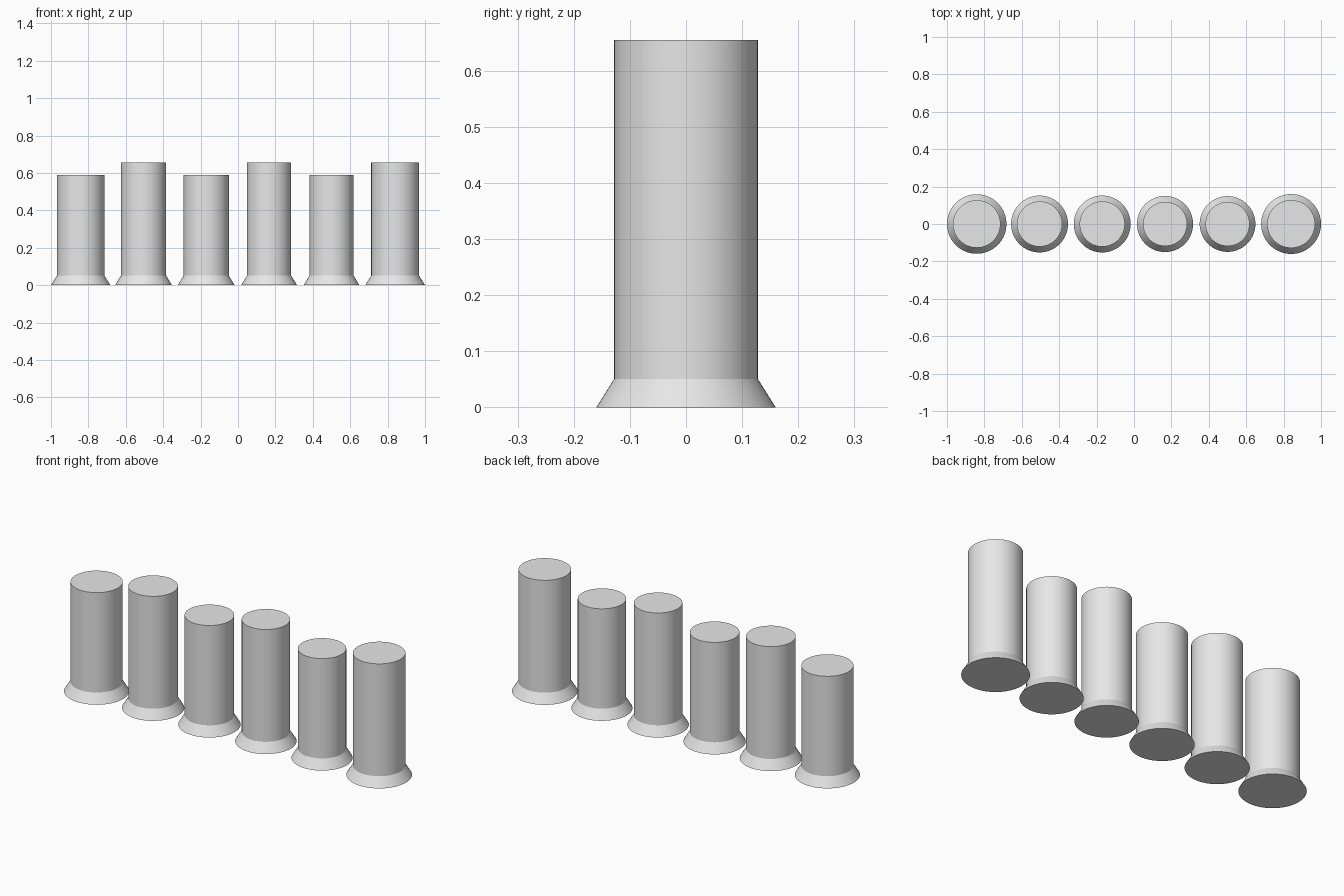
import bpy
import bmesh
import math

if "Cube" in bpy.data.objects:
    bpy.data.objects.remove(bpy.data.objects["Cube"], do_unlink=True)

# One plain grey for everything
grey = bpy.data.materials.new("light_grey")
grey.use_nodes = True
colour = (0.8, 0.8, 0.8, 1)
grey.diffuse_color = colour
grey.node_tree.nodes["Principled BSDF"].inputs["Base Color"].default_value = colour

SIDES = 64
FLARE_HEIGHT = 0.051
LOW, HIGH = 0.588, 0.655


def make_post(name, x, radius, foot_radius, height):
    """Closed round post with a flared foot, turned from a profile."""
    bm = bmesh.new()
    profile = [(foot_radius, 0), (radius, FLARE_HEIGHT), (radius, height)]
    rings = []
    for r, z in profile:
        angles = [math.tau * i / SIDES for i in range(SIDES)]
        rings.append([bm.verts.new((r * math.cos(a), r * math.sin(a), z)) for a in angles])
    for low, up in zip(rings, rings[1:]):
        for i in range(SIDES):
            j = (i + 1) % SIDES
            bm.faces.new((low[i], low[j], up[j], up[i]))
    bm.faces.new(rings[0][::-1])
    bm.faces.new(rings[-1])
    mesh = bpy.data.meshes.new(name)
    bm.to_mesh(mesh)
    bm.free()
    mesh.materials.append(grey)
    post = bpy.data.objects.new(name, mesh)
    post.location.x = x
    bpy.context.collection.objects.link(post)
    bpy.ops.object.select_all(action="DESELECT")
    post.select_set(True)
    bpy.context.view_layer.objects.active = post
    bpy.ops.object.shade_smooth_by_angle(angle=math.radians(25))


# Row of posts from right to left: x, shaft radius, foot radius, height
posts = [
    (-0.841, 0.127, 0.159, LOW),
    (-0.505, 0.121, 0.152, HIGH),
    (-0.170, 0.121, 0.152, LOW),
    (0.166, 0.118, 0.150, HIGH),
    (0.500, 0.118, 0.149, LOW),
    (0.840, 0.128, 0.160, HIGH),
]
for number, (x, radius, foot, height) in enumerate(posts, 1):
    make_post(f"post_{number}", x, radius, foot, height)
